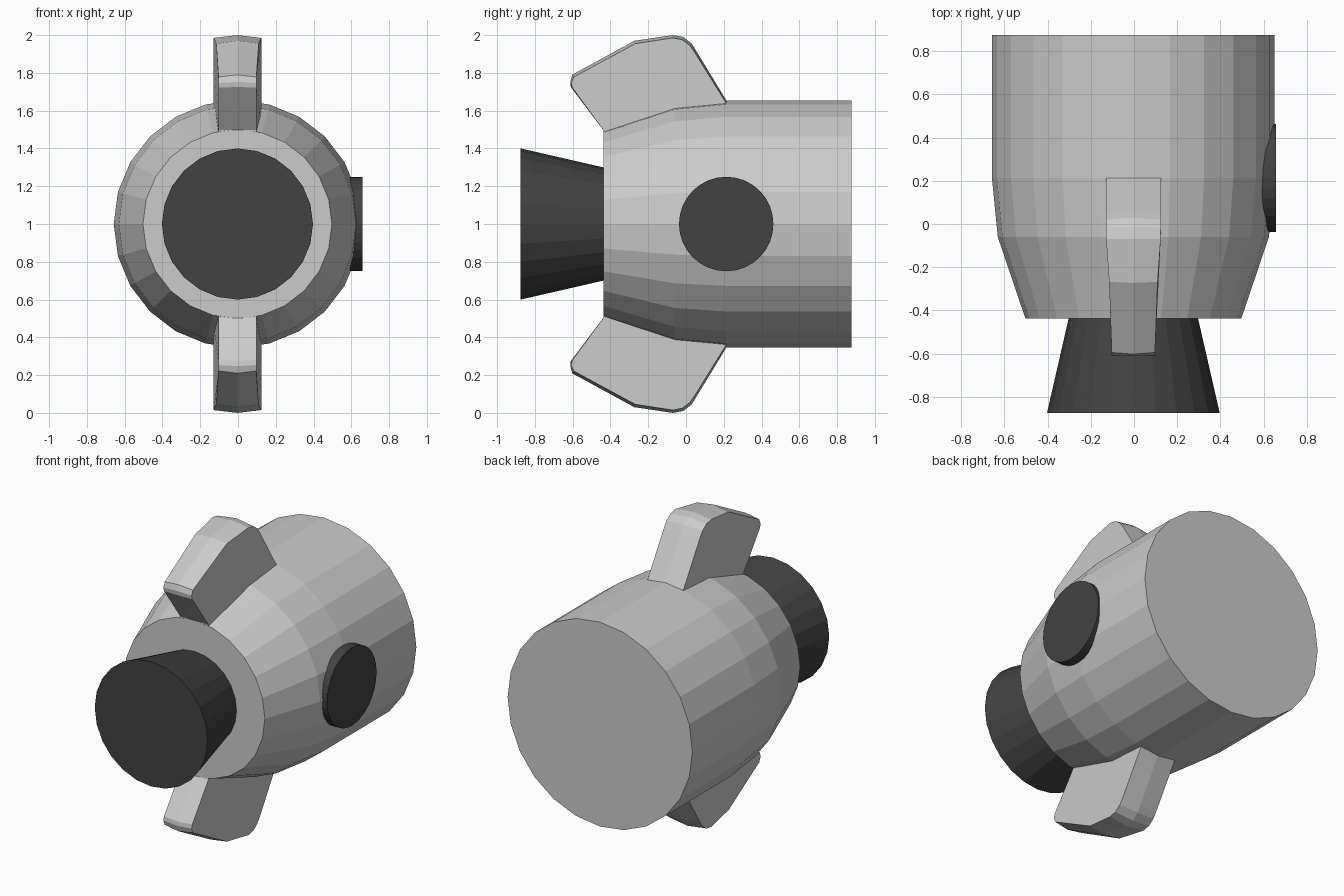
import bpy, bmesh, math

if "Cube" in bpy.data.objects:
    bpy.data.objects.remove(bpy.data.objects["Cube"])

CX = -0.003   # axis of the pod
CZ = 1.0

dark = bpy.data.materials.new("dark_grey")
dark.diffuse_color = (0.055, 0.055, 0.055, 1)
dark.use_nodes = True
dark.node_tree.nodes["Principled BSDF"].inputs["Base Color"].default_value = dark.diffuse_color


def finish(name, bm, mat=None):
    bmesh.ops.recalc_face_normals(bm, faces=bm.faces)
    mesh = bpy.data.meshes.new(name)
    bm.to_mesh(mesh)
    bm.free()
    ob = bpy.data.objects.new(name, mesh)
    bpy.context.collection.objects.link(ob)
    if mat:
        mesh.materials.append(mat)
    return ob


def skin(bm, rings, closed=True):
    """Bridge successive vertex rings and cap both ends."""
    n = len(rings[0])
    for a, b in zip(rings, rings[1:]):
        for i in range(n):
            j = (i + 1) % n
            bm.faces.new((a[i], a[j], b[j], b[i]))
    bm.faces.new(rings[0])
    bm.faces.new(rings[-1])


def lathe(name, profile, place, sides=24, mat=None):
    """Profile of (distance along axis, radius); place maps to world."""
    bm = bmesh.new()
    angles = [2 * math.pi * i / sides for i in range(sides)]
    rings = [[bm.verts.new(place(d, r * math.cos(a), r * math.sin(a)))
              for a in angles] for d, r in profile]
    skin(bm, rings)
    return finish(name, bm, mat)


def along_y(d, u, v):
    return (CX + u, d, CZ + v)


def along_x(d, u, v):
    return (d, 0.213 + u, CZ + v)


# Hull, nozzle and side port
lathe("hull", [(-0.438, 0.50), (-0.06, 0.628), (0.213, 0.655), (0.875, 0.655)], along_y)
lathe("nozzle", [(-0.875, 0.40), (-0.43, 0.298)], along_y, mat=dark)
lathe("side_port", [(0.50, 0.25), (0.658, 0.25)], along_x, sides=32, mat=dark)

# Fins: side outline (y, height above axis, ridge offset y, ridge offset z)
outline = [
    (-0.43, 0.44, 0, 0), (-0.438, 0.497, 0, 0),
    (-0.602, 0.722, -0.008, 0.003), (-0.608, 0.747, -0.004, 0.005),
    (-0.595, 0.778, -0.008, 0.012), (-0.268, 0.955, -0.005, 0.015),
    (-0.07, 0.985, 0, 0.015), (-0.02, 0.975, 0.006, 0.015),
    (0.02, 0.945, 0.01, 0.01), (0.045, 0.91, 0.01, 0.005),
    (0.213, 0.64, 0.002, 0.012), (0.18, 0.57, 0, 0), (-0.06, 0.53, 0, 0),
]


def half_width(y):
    t = min(max((y + 0.44) / 0.38, 0), 1)
    return 0.10 + 0.027 * t


for name, s in (("upper_fin", 1), ("lower_fin", -1)):
    bm = bmesh.new()
    rings = []
    for side in (-1, 0, 1):
        k = 1 if side == 0 else 0
        rings.append([bm.verts.new((CX + side * half_width(y), y + k * dy, CZ + s * (h + k * dz)))
                      for y, h, dy, dz in outline])
    skin(bm, rings)
    finish(name, bm)
